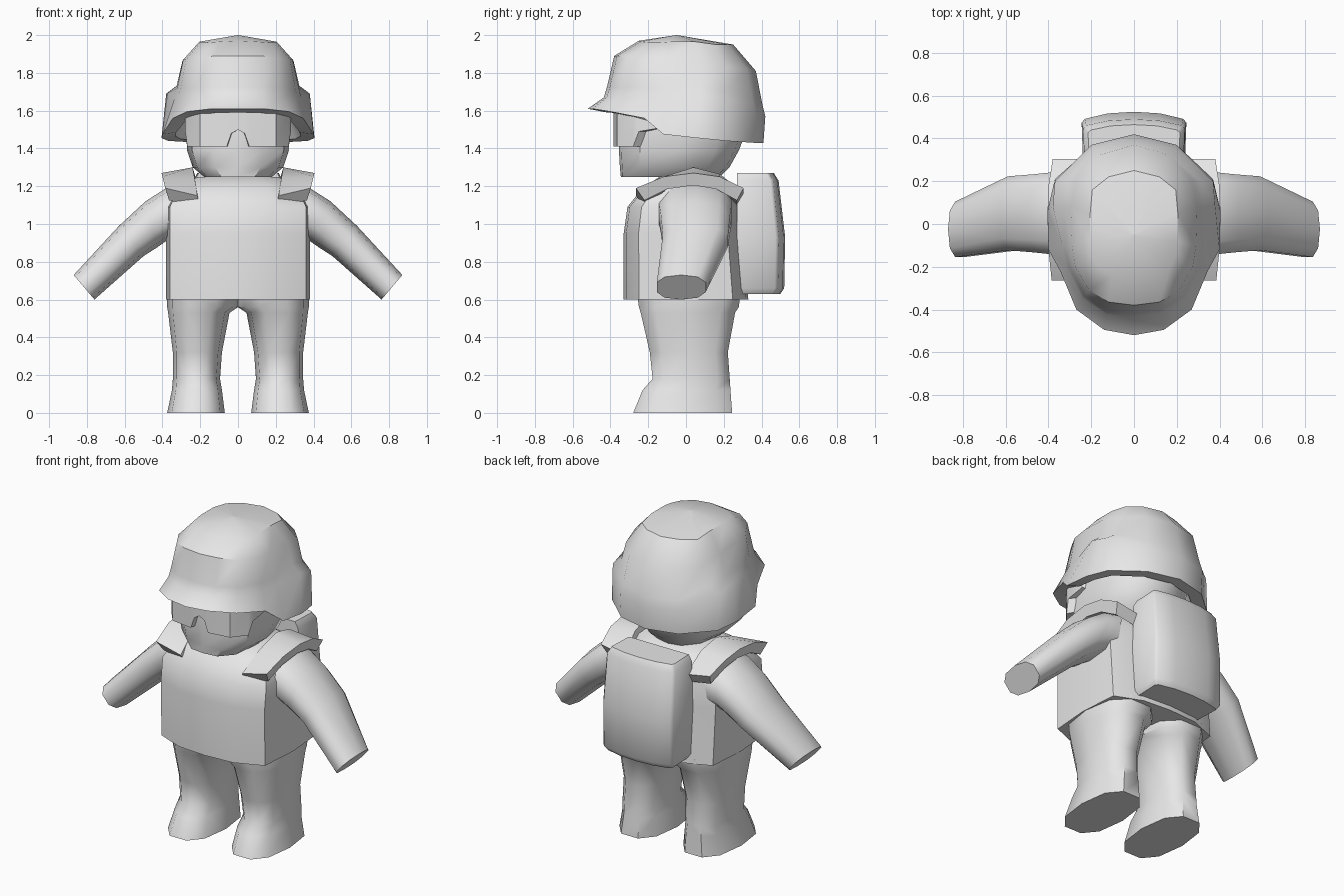
import bpy, bmesh, math

GREY = bpy.data.materials.new("plain_grey")
GREY.diffuse_color = (0.8, 0.8, 0.8, 1)


def loft(name, rings, sides=(1,), angle=38):
    """Skin closed rings of equal length, cap the ends; sides holds x signs."""
    for s in sides:
        bm = bmesh.new()
        rows = [[bm.verts.new((x * s, y, z)) for x, y, z in r] for r in rings]
        n = len(rows[0])
        for a, b in zip(rows, rows[1:]):
            for i in range(n):
                j = (i + 1) % n
                bm.faces.new((a[i], a[j], b[j], b[i]))
        bm.faces.new(rows[0])
        bm.faces.new(rows[-1])
        bmesh.ops.remove_doubles(bm, verts=bm.verts, dist=0.0005)
        bmesh.ops.recalc_face_normals(bm, faces=bm.faces)
        suffix = "" if len(sides) == 1 else ("_left" if s > 0 else "_right")
        me = bpy.data.meshes.new(name + suffix)
        bm.to_mesh(me)
        bm.free()
        me.materials.append(GREY)
        ob = bpy.data.objects.new(name + suffix, me)
        bpy.context.collection.objects.link(ob)
        bpy.ops.object.select_all(action='DESELECT')
        ob.select_set(True)
        bpy.context.view_layer.objects.active = ob
        bpy.ops.object.shade_smooth_by_angle(angle=math.radians(angle))


def whole(half):
    """Complete a half outline running from front centre to back centre."""
    return half + [(-x, y, z) for x, y, z in reversed(half[1:-1])]


def outline(shape, w, front, back, z):
    """Scale a unit half outline to a width and a front and back depth."""
    mid, d = (front + back) / 2, (back - front) / 2
    return whole([(x * w, mid + y * d, z) for x, y in shape])


def oval(x0, x1, y0, y1, z, n=10):
    """Ring of n points inside the given limits, slightly squared."""
    pts = []
    for i in range(n):
        a = 2 * math.pi * i / n
        c, s = math.cos(a), math.sin(a)
        c, s = (math.copysign(abs(v) ** 0.8, v) for v in (c, s))
        pts.append(((x0 + x1) / 2 + c * (x1 - x0) / 2,
                    (y0 + y1) / 2 + s * (y1 - y0) / 2, z))
    return pts


BOTH = (1, -1)

# Legs with flared feet
loft("leg", [oval(*r) for r in (
    (0.07, 0.375, -0.29, 0.255, 0.0),
    (0.085, 0.35, -0.24, 0.245, 0.12),
    (0.095, 0.345, -0.185, 0.24, 0.18),
    (0.085, 0.345, -0.20, 0.23, 0.32),
    (0.045, 0.37, -0.25, 0.27, 0.53),
    (0.0, 0.375, -0.26, 0.29, 0.56),
    (0.0, 0.375, -0.27, 0.30, 0.63))], BOTH, 50)

# Torso
TORSO = [(0, -1), (0.5, -0.96), (0.95, -0.75), (1, 0), (0.95, 0.75), (0.5, 0.96), (0, 1)]
loft("torso", [outline(TORSO, *r) for r in (
    (0.38, -0.33, 0.33, 0.6),
    (0.38, -0.33, 0.30, 0.95),
    (0.38, -0.31, 0.29, 1.09),
    (0.33, -0.23, 0.26, 1.19),
    (0.22, -0.14, 0.18, 1.25))])

# Arms: each ring spans a top point, a bottom point and a depth range
arm = []
for xt, zt, xb, zb, y0, y1 in (
        (0.28, 1.22, 0.33, 0.92, -0.15, 0.25),
        (0.38, 1.19, 0.38, 0.91, -0.15, 0.25),
        (0.49, 1.12, 0.43, 0.875, -0.14, 0.24),
        (0.63, 0.99, 0.50, 0.83, -0.13, 0.23),
        (0.87, 0.73, 0.76, 0.60, -0.16, 0.11)):
    arm.append([(xb + (xt - xb) * t, y, zb + (zt - zb) * t)
                for t, y, _ in oval(0, 1, y0, y1, 0)])
loft("arm", arm, BOTH, 50)

# Curved shoulder pads
pad = []
for y, zo, xo, zi, xi, dy in (
        (-0.265, 1.19, 0.385, 1.15, 0.215, 0.045),
        (-0.12, 1.25, 0.40, 1.245, 0.23, 0.02),
        (0.04, 1.27, 0.405, 1.30, 0.24, 0),
        (0.18, 1.25, 0.40, 1.265, 0.23, -0.02),
        (0.305, 1.19, 0.38, 1.16, 0.215, -0.035)):
    pad.append([(xo, y, zo), (xi, y, zi),
                (xi - 0.015, y + dy, zi - 0.06), (xo - 0.02, y + dy, zo - 0.065)])
loft("shoulder_pad", pad, BOTH, 25)

# Backpack with a bulging rear
PACK = [(0, 0), (0.97, 0), (1, 0.8), (0.94, 0.87), (0.5, 0.97), (0, 1)]
loft("backpack", [
    whole([(x * w, 0.27 + t * (back - 0.27), z) for x, t in PACK])
    for w, back, z in (
        (0.225, 0.50, 0.63),
        (0.245, 0.52, 0.66),
        (0.245, 0.525, 0.93),
        (0.238, 0.49, 1.23),
        (0.215, 0.465, 1.27))], angle=45)

# Head
HEAD = [(0, -1), (0.5, -0.96), (0.9, -0.65), (1, 0), (0.85, 0.6), (0.45, 0.93), (0, 1)]
loft("head", [outline(HEAD, *r) for r in (
    (0.18, -0.345, 0.18, 1.25),
    (0.24, -0.35, 0.23, 1.30),
    (0.27, -0.355, 0.28, 1.39),
    (0.275, -0.355, 0.33, 1.52),
    (0.26, -0.33, 0.31, 1.70))])

# Wraparound visor with a nose notch
cols = [(0, -0.385, 1.50), (0.035, -0.385, 1.48), (0.06, -0.385, 1.41),
        (0.2, -0.365, 1.41), (0.268, -0.28, 1.41), (0.28, -0.25, 1.49), (0.28, -0.13, 1.51)]
cols = [(-x, y, z) for x, y, z in reversed(cols[1:])] + cols
loft("visor", [[(x, y, b), (x, y, 1.59), (x * 0.9, y * 0.85, 1.59), (x * 0.9, y * 0.85, b)]
               for x, y, b in cols], angle=30)

# Helmet: rim, brim root, ear bulge, shoulder and crown outlines
rim = [(0, -0.52, 1.61), (0.14, -0.495, 1.61), (0.27, -0.40, 1.595), (0.345, -0.22, 1.56),
       (0.40, -0.12, 1.475), (0.405, 0.06, 1.455), (0.37, 0.21, 1.44), (0.2, 0.36, 1.43),
       (0, 0.41, 1.43)]
brow = [(0, -0.435, 1.67), (0.13, -0.42, 1.67), (0.24, -0.35, 1.67), (0.315, -0.2, 1.67),
        (0.335, -0.1, 1.67), (0.38, 0.08, 1.69), (0.37, 0.2, 1.66), (0.2, 0.37, 1.58),
        (0, 0.42, 1.57)]
dome = [(0, -0.38, 1.89), (0.12, -0.365, 1.89), (0.21, -0.31, 1.88), (0.275, -0.2, 1.87),
        (0.29, -0.1, 1.87), (0.295, 0.08, 1.86), (0.27, 0.21, 1.83), (0.17, 0.32, 1.82),
        (0, 0.37, 1.81)]
crown = [(0, -0.25, 1.97), (0.1, -0.24, 1.965), (0.17, -0.2, 1.96), (0.2, -0.14, 1.96),
         (0.205, -0.08, 1.965), (0.205, 0.05, 1.965), (0.195, 0.16, 1.95), (0.12, 0.22, 1.95),
         (0, 0.25, 1.95)]
# The upper end of the ear bulge sits just above the brow
ear = [(x * 0.7 + u * 0.3 - (0.03 if i in (5, 6) else 0), y * 0.7 + v * 0.3, z * 0.75 + w * 0.25)
       for i, ((x, y, z), (u, v, w)) in enumerate(zip(brow, dome))]
# Underside turns inwards and up to meet the head
lip = [(x * 0.82, y * 0.8, z - 0.02 if y < -0.15 else z + 0.01) for x, y, z in rim]
inner = [(x * 0.62, y * 0.6, 1.66) for x, y, z in rim]
top = [(x * 0.01, -0.05 + y * 0.01, 2.0) for x, y, z in crown]
loft("helmet", [whole(r) for r in (inner, lip, rim, brow, ear, dome, crown, top)])
